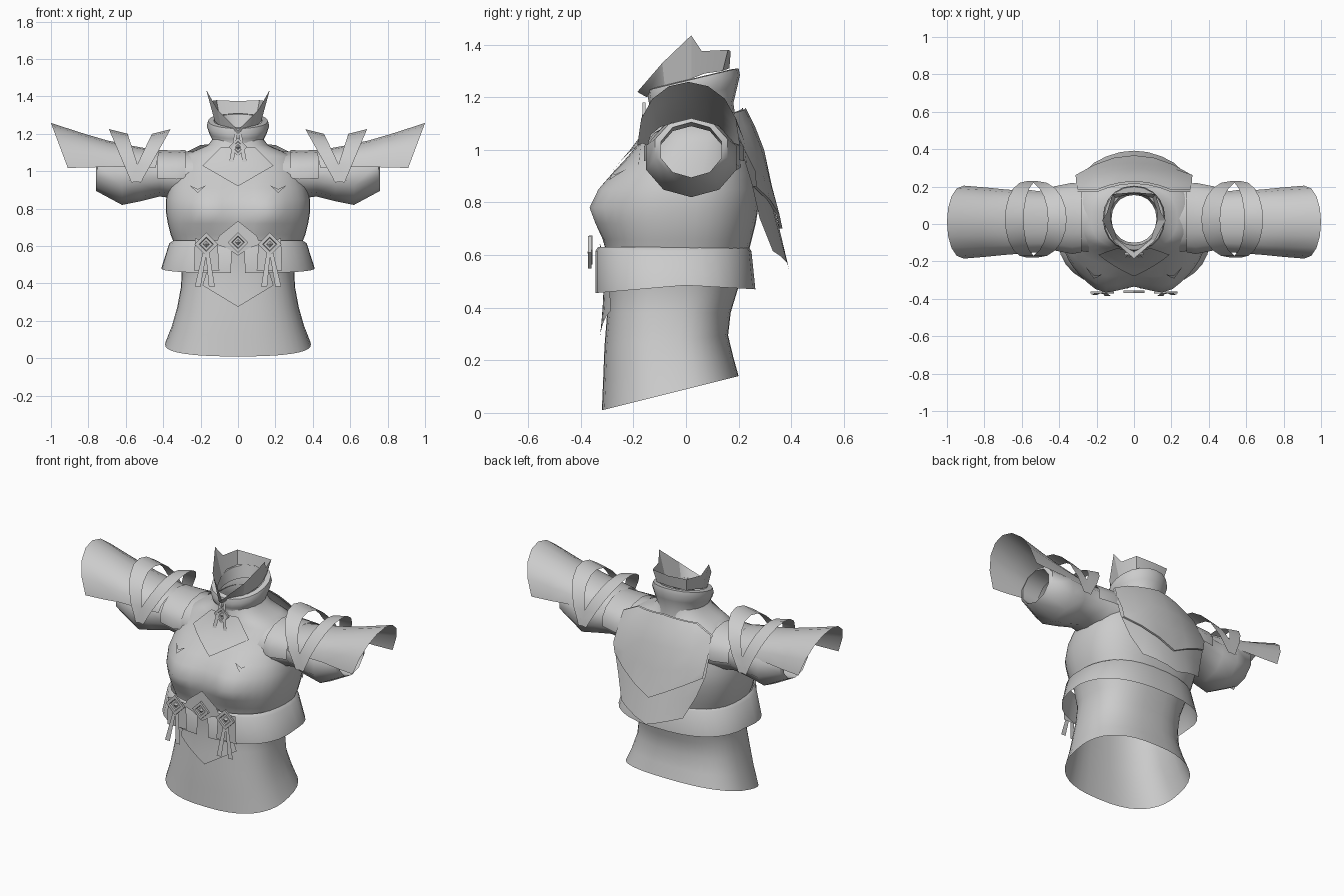
import bpy, bmesh
from math import sin, cos, pi, exp, radians, copysign

old = bpy.data.objects.get("Cube")
if old:
    bpy.data.objects.remove(old)

grey = bpy.data.materials.new("plain_grey")
grey.use_nodes = True
COLOR = (0.6, 0.6, 0.6, 1)
grey.diffuse_color = COLOR
grey.node_tree.nodes["Principled BSDF"].inputs["Base Color"].default_value = COLOR


def finish(name, bm, mirror=False, smooth=40):
    mesh = bpy.data.meshes.new(name)
    bmesh.ops.recalc_face_normals(bm, faces=bm.faces)
    bm.to_mesh(mesh)
    bm.free()
    mesh.materials.append(grey)
    obj = bpy.data.objects.new(name, mesh)
    bpy.context.collection.objects.link(obj)
    if mirror:
        obj.modifiers.new("mirror", 'MIRROR').use_clip = True
    bpy.ops.object.select_all(action='DESELECT')
    obj.select_set(True)
    bpy.context.view_layer.objects.active = obj
    if smooth:
        bpy.ops.object.shade_smooth_by_angle(angle=radians(smooth))
    return obj


def loft(name, rings, closed=True, cap=False, **kw):
    """Skin a list of equal-length point rings."""
    bm = bmesh.new()
    rows = [[bm.verts.new(p) for p in ring] for ring in rings]
    n = len(rows[0])
    for a, b in zip(rows, rows[1:]):
        for i in range(n if closed else n - 1):
            j = (i + 1) % n
            bm.faces.new((a[i], a[j], b[j], b[i]))
    if cap:
        bm.faces.new(rows[-1])
    return finish(name, bm, **kw)


def spow(v, p):
    return copysign(abs(v) ** p, v)


# Torso profile: height, half width, front y, back y
PROFILE = [(0.09, .39, -.32, .20), (0.18, .355, -.315, .18), (0.28, .325, -.31, .16),
           (0.38, .305, -.30, .17), (0.48, .30, -.295, .20), (0.60, .335, -.30, .235),
           (0.66, .36, -.315, .25), (0.72, .375, -.325, .265), (0.78, .385, -.33, .275),
           (0.85, .385, -.31, .28), (0.91, .37, -.275, .27), (0.97, .35, -.225, .26),
           (1.03, .33, -.175, .245), (1.08, .30, -.145, .225), (1.11, .23, -.135, .20),
           (1.14, .16, -.125, .18), (1.18, .13, -.12, .17)]
SQUARE = 2.5


def profile_at(z):
    z = min(max(z, PROFILE[0][0]), PROFILE[-1][0])
    for a, b in zip(PROFILE, PROFILE[1:]):
        if z <= b[0]:
            t = (z - a[0]) / (b[0] - a[0])
            return [p + (q - p) * t for p, q in zip(a, b)][1:]


def bust(x, z):
    spread = .12 if z > .78 else .09
    return .05 * exp(-((abs(x) - .17) / .11) ** 2 - ((z - .78) / spread) ** 2)


def front_y(x, z):
    hw, yf, yb = profile_at(z)
    mid = (yf + yb) / 2
    k = max(0, 1 - min(1, abs(x / hw)) ** SQUARE) ** (1 / SQUARE)
    return mid - (mid - yf) * k - bust(x, z)


def oval(hw, yf, yb, z, n=36, start=0, end=2 * pi, closed=True, p=2 / SQUARE):
    mid, ry = (yf + yb) / 2, (yb - yf) / 2
    steps = n if closed else n - 1
    angles = [start + (end - start) * i / steps for i in range(n)]
    return [(hw * spow(sin(a), p), mid - ry * spow(cos(a), p), z) for a in angles]


def tilt(ring, slope):
    return [(x, y, z + slope * y) for x, y, z in ring]


rings = []
for z, hw, yf, yb in PROFILE:
    ring = [(x, y - bust(x, z) if y < (yf + yb) / 2 else y, z) for x, y, z in oval(hw, yf, yb, z, 40)]
    rings.append(tilt(ring, .25 * max(0, 1 - (z - .09) / .3)))
loft("torso", rings, smooth=60)

# Rolled neck band
ROLL = [(1.11, .15, -.14, .19, 0), (1.16, .135, -.125, .18, .1), (1.20, .155, -.14, .195, .2),
        (1.235, .167, -.145, .205, .24), (1.262, .16, -.14, .20, .24), (1.265, .13, -.115, .17, .24),
        (1.20, .12, -.10, .155, .2)]
loft("neck_roll", [tilt(oval(hw, yf, yb, z, 20, p=.95), s) for z, hw, yf, yb, s in ROLL], smooth=60)

# Pointed upright collar
low = [(0, -.15, 1.20), (.09, -.08, 1.235), (.125, .02, 1.27), (.125, .07, 1.29), (.10, .14, 1.30), (0, .165, 1.31)]
high = [(0, -.185, 1.22), (.11, -.09, 1.33), (.17, .02, 1.435), (.145, .06, 1.375), (.115, .16, 1.38), (0, .17, 1.375)]
loft("upright_collar", [low, high], closed=False, mirror=True, smooth=20)


# Under sleeves: x, centre y, centre z, y radius, z radius
def arm_ring(x, cy, cz, ry, rz, n=10):
    return [(x, cy + ry * sin(2 * pi * i / n), cz + rz * cos(2 * pi * i / n)) for i in range(n)]


SLEEVE = [(.24, .03, .97, .19, .135), (.34, .03, .98, .175, .125), (.42, .03, .985, .16, .12),
          (.52, .02, .975, .165, .135), (.62, .02, .97, .18, .15), (.75, .02, 1.005, .145, .115),
          (.76, .02, 1.0, .12, .105), (.64, .02, .99, .12, .10)]
loft("under_sleeve", [arm_ring(*s) for s in SLEEVE], mirror=True, smooth=50)
CAP = [(.28, .03, .99, .185, .125), (.33, .03, .985, .195, .125), (.43, .03, .99, .175, .125)]
loft("shoulder_cap", [arm_ring(*s, n=14)[-4:] + arm_ring(*s, n=14)[:5] for s in CAP],
     closed=False, mirror=True, smooth=50)

# Open winged over sleeves: top x, top z, hem x, hem z, y radius
WING = [(.42, 1.11, .44, 1.02, .155), (.56, 1.135, .56, 1.02, .165), (.70, 1.165, .69, 1.025, .175),
        (.82, 1.20, .79, 1.02, .185), (1.0, 1.258, .91, 1.018, .195)]


def arch(xt, zt, xb, zb, ry, n=9, cy=.01):
    pts = []
    for i in range(n):
        a = -pi / 2 + pi * i / (n - 1)
        c = cos(a) ** .9
        pts.append((xb + (xt - xb) * c, cy + ry * sin(a), zb + (zt - zb) * c))
    return pts


loft("over_sleeve", [arch(*w) for w in WING], closed=False, mirror=True, smooth=35)

# Crossing arm straps
for name, x0, x1, foot in (("inner_arm_strap", .36, .46, .55), ("outer_arm_strap", .69, .59, .54)):
    loft(name, [arch(x0, 1.225, foot - .03 * (1 if x0 < foot else -1), .94, .205, 11, .025),
                arch(x1, 1.20, foot + .03 * (1 if x0 < foot else -1), .95, .205, 11, .025)],
         closed=False, mirror=True, smooth=40)

# Waist flare, open at the front
gap = .05
hem = oval(.41, -.345, .265, .485, 32, gap, 2 * pi - gap, closed=False)
hem = [(x, y, z - .03 * max(0, -y / .35) - .015 * max(0, y / .26)) for x, y, z in hem]
loft("waist_flare", [oval(.345, -.335, .24, .63, 32, gap, 2 * pi - gap, closed=False),
                     oval(.368, -.345, .25, .615, 32, gap, 2 * pi - gap, closed=False), hem],
     closed=False, smooth=50)


# Thin plates draped over the front
def drape(name, outline, lift, limit=9, mirror=False):
    bm = bmesh.new()
    bm.faces.new([bm.verts.new((x, 0, z)) for x, z in outline])
    for axis in (0, 2):
        for k in range(-6, 30):
            co, no = [0, 0, 0], [0, 0, 0]
            co[axis], no[axis] = k * .05, 1
            bmesh.ops.bisect_plane(bm, geom=bm.verts[:] + bm.edges[:] + bm.faces[:], plane_co=co, plane_no=no)
    for v in bm.verts:
        v.co.y = min(front_y(v.co.x, v.co.z) - lift, limit)
    return finish(name, bm, mirror)


def both(half):
    return half + [(-x, z) for x, z in reversed(half) if x > 0]


drape("chest_plate", both([(0, 1.13), (.09, 1.13), (.19, 1.03), (0, .92)]), .012)
drape("front_tabard", both([(0, .64), (.10, .64), (.15, .52), (.19, .39), (0, .275)]), .018)
drape("belt_crest", both([(0, .735), (.10, .655), (.12, .61), (.06, .59), (0, .55)]), .012, -.35)
drape("chest_pin", [(.17, .925), (.215, .885), (.26, .925), (.215, .905)], .012, mirror=True)
drape("belt_tab", [(.11, .63), (.23, .64), (.235, .47), (.10, .47)], .01, -.352, True)


# Diamond buckles
def diamond(name, x, y, z, r, mirror=False):
    steps = [(1, .012), (1, 0), (.62, 0), (.55, .008), (.3, .008), (.05, -.002)]
    loft(name, [[(x + r * k * sin(i * pi / 2), y + d, z + r * k * cos(i * pi / 2)) for i in range(4)]
                for k, d in steps], cap=True, mirror=mirror, smooth=0)


diamond("centre_buckle", 0, -.368, .62, .055)
diamond("side_buckle", .17, -.372, .61, .062, True)
diamond("throat_buckle", 0, -.165, 1.13, .05)


# Hanging ribbons
def ribbon(name, top, end, w, mirror=True):
    loft(name, [[(p[0] - k, p[1], p[2]), (p[0] + k, p[1], p[2])] for p, k in ((top, w * .6), (end, w))],
         closed=False, mirror=mirror, smooth=0)


ribbon("inner_tassel", (.165, -.362, .58), (.14, -.385, .385), .016)
ribbon("outer_tassel", (.175, -.362, .58), (.215, -.38, .385), .016)
ribbon("throat_ribbon", (.012, -.15, 1.2), (.035, -.18, 1.05), .012)

# Back cape: rows of z, half width, centre y, edge y, edge rise
CAPE = [(1.16, .20, .215, .17, -.02), (1.09, .30, .25, .17, 0), (1.0, .31, .285, .21, 0),
        (.86, .31, .315, .25, .01), (.70, .265, .355, .28, .04), (.545, .21, .392, .33, .07)]


def cape_row(z, hw, yc, ye, rise, lift=0):
    return [(hw * u, yc + (ye - yc) * abs(u) ** 2 + lift, z + rise * abs(u)) for u in (-1, -.7, -.35, 0, .35, .7, 1)]


loft("back_cape", [cape_row(*r) for r in CAPE], closed=False, smooth=40)
loft("cape_overlay", [cape_row(*r, lift=.012) for r in CAPE[:3]] +
     [cape_row(.86, .312, .315, .25, .06, .012), cape_row(.70, .30, .355, .255, .16, .012),
      cape_row(.70, .30, .355, .255, .16, 0)], closed=False, smooth=30)
